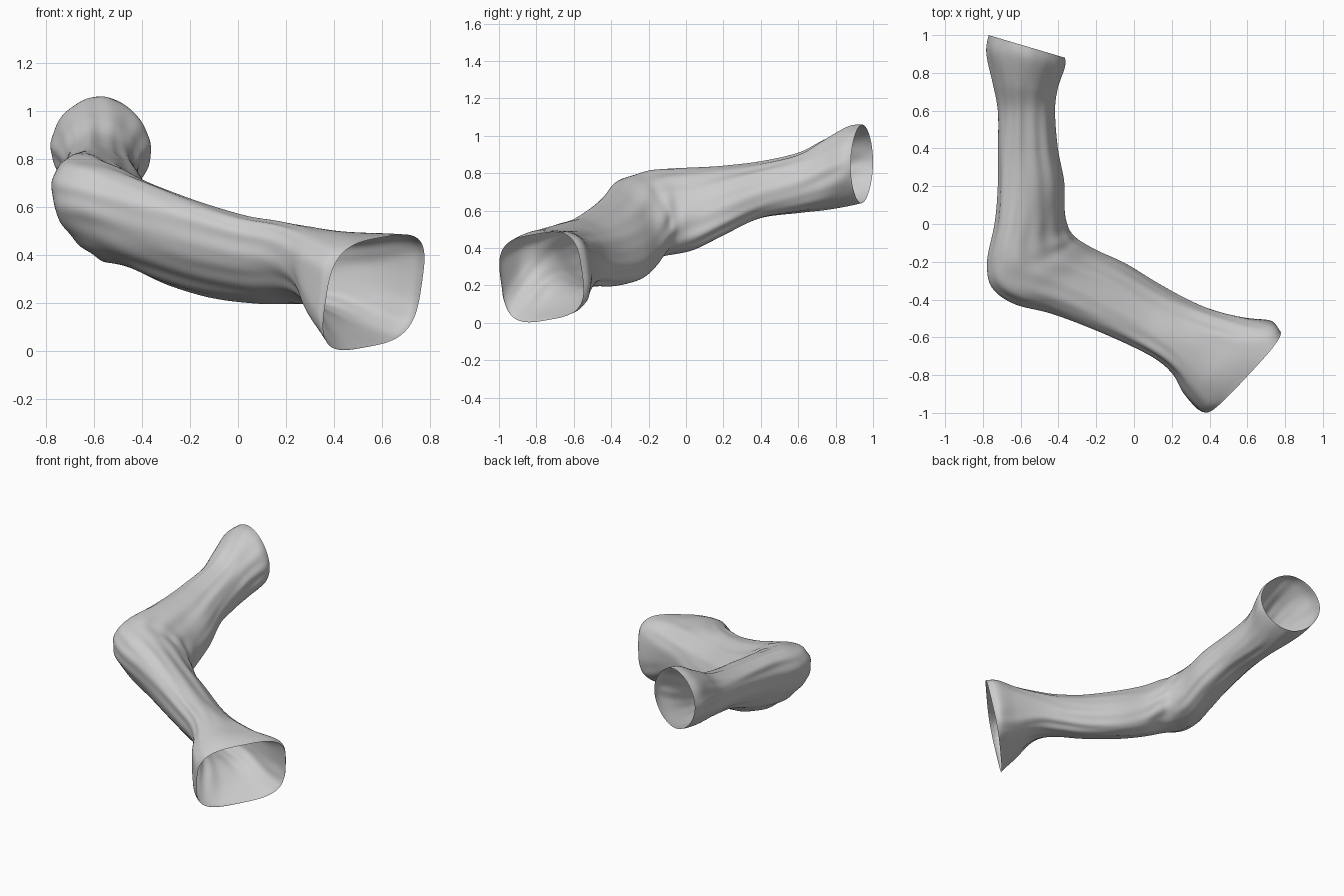
import bpy, bmesh, math
from mathutils import Vector

if "Cube" in bpy.data.objects:
    bpy.data.objects.remove(bpy.data.objects["Cube"])

# Cross-sections from the upper opening to the flared cuff:
# outer x, outer y, inner x, inner y, z bottom, z top, roundness power, tilt
SECTIONS = [
    (-.770, 1.0, -.365, .88, .640, 1.06, 1.85, -.05),
    (-.780, .91, -.365, .83, .625, 1.05, 1.85, -.05),
    (-.745, .75, -.405, .72, .605, .98, 2.0, -.10),
    (-.720, .60, -.42, .60, .590, .905, 2.1, -.15),
    (-.720, .40, -.405, .40, .560, .86, 2.2, -.25),
    (-.720, .20, -.37, .22, .475, .84, 2.2, -.35),
    (-.735, .00, -.365, .07, .395, .83, 2.1, -.42),
    (-.775, -.20, -.350, -.01, .365, .82, 2.0, -.40),
    (-.755, -.335, -.325, -.06, .355, .80, 2.0, -.40),
    (-.640, -.42, -.285, -.09, .332, .765, 2.0, -.45),
    (-.450, -.47, -.20, -.14, .270, .70, 2.1, -.50),
    (-.250, -.545, -.05, -.21, .220, .63, 2.2, -.50),
    (-.030, -.64, .13, -.32, .198, .565, 2.2, -.45),
    (.120, -.72, .28, -.40, .197, .54, 2.2, -.40),
    (.210, -.80, .42, -.455, .180, .52, 2.4, -.25),
    (.265, -.90, .60, -.50, .100, .50, 2.8, -.05),
    (.340, -.985, .73, -.52, .030, .49, 3.3, .10),
    (.378, -1.0, .768, -.56, .003, .485, 3.4, .16),
]
SEGMENTS, STEPS = 96, 9


def blend(i, t):
    """Catmull-Rom blend of neighbouring sections."""
    last = len(SECTIONS) - 1
    rows = [SECTIONS[min(max(i + k, 0), last)] for k in (-1, 0, 1, 2)]
    return [0.5 * (2 * b + (c - a) * t + (2 * a - 5 * b + 4 * c - d) * t * t
                   + (3 * b - a - 3 * c + d) * t ** 3) for a, b, c, d in zip(*rows)]


def power(v, p):
    return math.copysign(abs(v) ** (2 / p), v)


def ring(section, s):
    ox, oy, ix, iy, z0, z1, p, tilt = section
    angles = [2 * math.pi * k / SEGMENTS for k in range(SEGMENTS)]
    us = [power(math.cos(a), p) for a in angles]
    vs = [power(math.sin(a), p) + tilt * u for a, u in zip(angles, us)]
    lo, hi = min(vs), max(vs)
    lean = 0.07 * max(0, (s - 14.5) / 2.5)      # cuff rim leans outward at the top
    points = []
    for u, v in zip(us, vs):
        h = (v - lo) / (hi - lo)
        points.append(Vector((ox + (ix - ox) * (u + 1) / 2 + lean * (h - 0.6),
                              oy + (iy - oy) * (u + 1) / 2 - lean * (h - 0.6),
                              z0 + (z1 - z0) * h)))
    return points


def wrinkle(s, a):
    """Cloth folds: long diagonal ones everywhere, cross folds inside the elbow."""
    fade = min(1, s / 1.5, (17 - s) / 2.5)
    long_folds = (math.sin(9 * a + 0.9 * s + math.sin(0.8 * s))
                  * math.sin(2 * a - 0.7 * s)
                  + 0.6 * math.sin(14 * a - 0.6 * s) * math.sin(0.9 * s + a))
    elbow = math.exp(-((s - 8) / 1.8) ** 2) * max(0, math.cos(a - 0.9)) ** 2
    return fade * (0.0035 * long_folds + 0.002 * elbow * math.sin(4 * s + 2 * a))


# Sleeve: a single open cloth tube
bm = bmesh.new()
params = [(i, k / STEPS) for i in range(len(SECTIONS) - 1) for k in range(STEPS)]
params.append((len(SECTIONS) - 2, 1.0))
rings = [[bm.verts.new(co) for co in ring(blend(i, t), i + t)] for i, t in params]
for r0, r1 in zip(rings, rings[1:]):
    for k in range(SEGMENTS):
        n = (k + 1) % SEGMENTS
        bm.faces.new((r0[k], r0[n], r1[n], r1[k]))
bmesh.ops.recalc_face_normals(bm, faces=bm.faces)
bm.normal_update()
offsets = [(v, v.normal * wrinkle(i + t, 2 * math.pi * k / SEGMENTS))
           for (i, t), r in zip(params, rings) for k, v in enumerate(r)]
for v, off in offsets:
    v.co += off

mesh = bpy.data.meshes.new("sleeve")
bm.to_mesh(mesh)
bm.free()
mesh.polygons.foreach_set("use_smooth", [True] * len(mesh.polygons))
sleeve = bpy.data.objects.new("sleeve", mesh)
bpy.context.collection.objects.link(sleeve)
